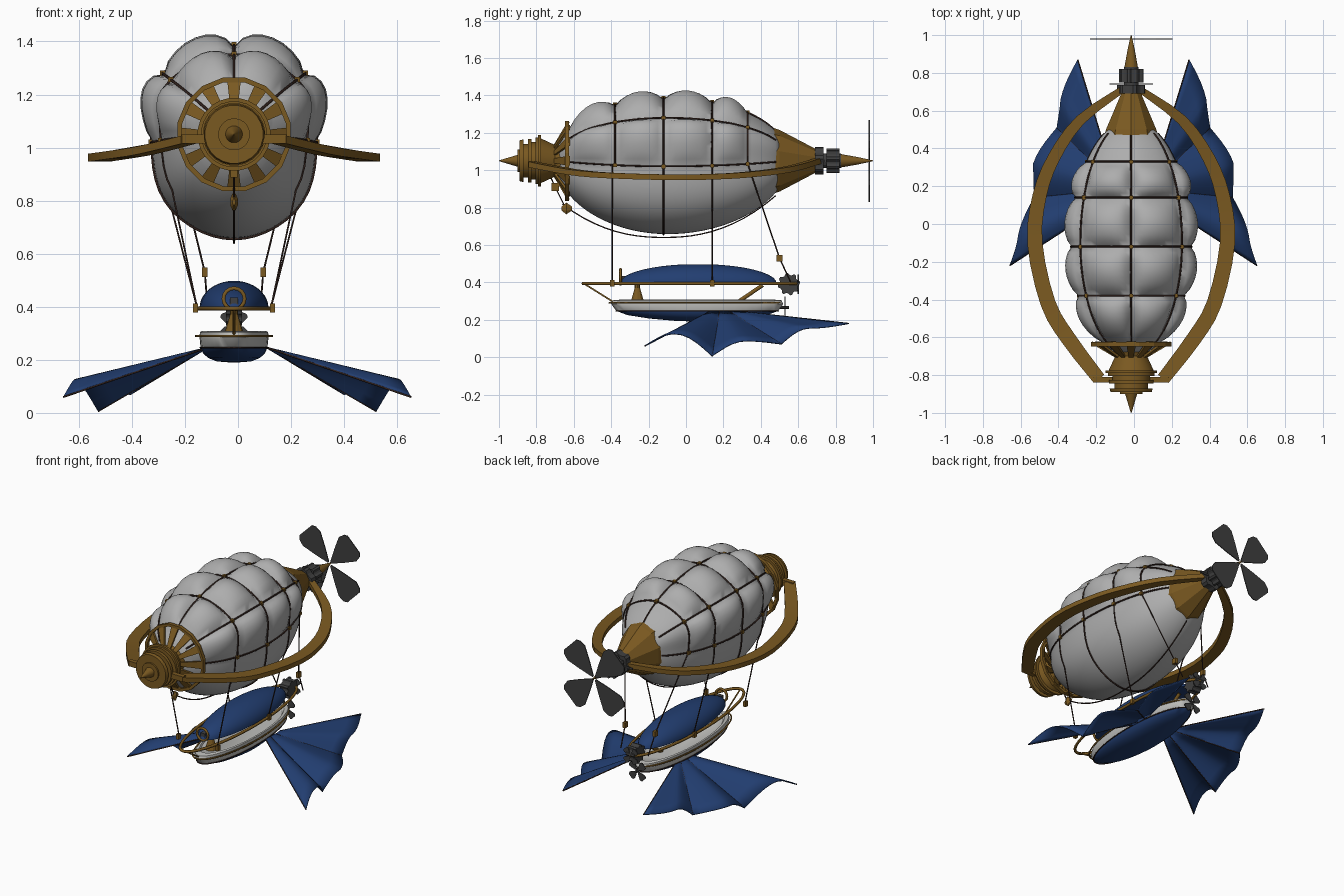
import bpy, bmesh
from math import sin, cos, pi, sqrt, radians
from mathutils import Vector, Matrix

old = bpy.data.objects.get("Cube")
if old:
    bpy.data.objects.remove(old, do_unlink=True)

CX = -0.015          # the whole craft sits slightly off centre
AXIS = 1.05          # height of the nose and tail axis


def material(name, col):
    m = bpy.data.materials.new(name)
    m.use_nodes = True
    m.diffuse_color = (*col, 1)
    m.node_tree.nodes["Principled BSDF"].inputs["Base Color"].default_value = (*col, 1)
    return m


CANVAS = material("grey canvas", (0.42, 0.42, 0.42))
PALE = material("pale paint", (0.52, 0.52, 0.5))
BLUE = material("deep blue", (0.016, 0.048, 0.165))
BRONZE = material("bronze", (0.195, 0.1, 0.015))
ROPE = material("dark rope", (0.032, 0.016, 0.012))
IRON = material("dark iron", (0.05, 0.05, 0.05))


def loft(rings, closed=True, caps=True):
    """Skin a list of equal length point rings."""
    n = len(rings[0])
    verts = [p for r in rings for p in r]
    faces = []
    for i in range(len(rings) - 1):
        for k in range(n if closed else n - 1):
            a, b = i * n + k, i * n + (k + 1) % n
            faces.append((a, b, b + n, a + n))
    if closed and caps:
        faces += [tuple(range(n)), tuple(range(len(verts) - n, len(verts)))]
    return verts, faces


def make(name, pieces, mats, angle=0, rule=None, thick=0, dx=CX):
    bm = bmesh.new()
    for verts, faces in pieces:
        bv = [bm.verts.new(v) for v in verts]
        for f in faces:
            bm.faces.new([bv[i] for i in f])
    bmesh.ops.remove_doubles(bm, verts=bm.verts, dist=1e-5)
    bmesh.ops.recalc_face_normals(bm, faces=bm.faces)
    if rule:
        for f in bm.faces:
            f.material_index = rule(f.calc_center_median())
    me = bpy.data.meshes.new(name)
    bm.to_mesh(me)
    bm.free()
    for m in mats:
        me.materials.append(m)
    ob = bpy.data.objects.new(name, me)
    ob.location.x = dx
    bpy.context.collection.objects.link(ob)
    if thick:
        s = ob.modifiers.new("thickness", 'SOLIDIFY')
        s.thickness, s.offset = thick, 0
    if angle:
        bpy.ops.object.select_all(action='DESELECT')
        ob.select_set(True)
        bpy.context.view_layer.objects.active = ob
        bpy.ops.object.shade_smooth_by_angle(angle=radians(angle))
    return ob


def lathe(prof, n=24, z=AXIS, sx=1, tooth=1.0):
    """Turn (y, radius) points about the y axis; tooth < 1 cuts gear teeth."""
    def ring(y, r):
        out = []
        for k in range(n):
            a, q = 2 * pi * (k + 0.5) / n, r * (tooth if (k // 2) % 2 else 1)
            out.append((sx * q * cos(a), y, z + q * sin(a)))
        return out
    return loft([ring(y, r) for y, r in prof])


def box(c, s):
    sq = ((-1, -1), (1, -1), (1, 1), (-1, 1))
    return loft([[(c[0] + u * s[0] / 2, c[1] + v * s[1] / 2, c[2] + w * s[2] / 2)
                  for u, v in sq] for w in (-1, 1)])


def tubes(name, paths, r, mat, closed=False, dx=CX):
    cu = bpy.data.curves.new(name, 'CURVE')
    cu.dimensions, cu.bevel_depth, cu.bevel_resolution = '3D', r, 1
    cu.use_fill_caps = True
    for path in paths:
        sp = cu.splines.new('POLY')
        sp.points.add(len(path) - 1)
        for p, q in zip(sp.points, path):
            p.co = (*q, 1)
        sp.use_cyclic_u = closed
    cu.materials.append(mat)
    ob = bpy.data.objects.new(name, cu)
    ob.location.x = dx
    bpy.context.collection.objects.link(ob)
    bpy.ops.object.select_all(action='DESELECT')
    ob.select_set(True)
    bpy.context.view_layer.objects.active = ob
    bpy.ops.object.convert(target='MESH')


def oval(sx, sy, cy, z, n=40):
    return [(sx * cos(2 * pi * k / n), cy + sy * sin(2 * pi * k / n), z) for k in range(n)]


def both(path):
    return [path, [(-x, y, z) for x, y, z in path]]


# Gas envelope: smooth belly, quilted upper half
BANDS = [-0.69, -0.63, -0.38, -0.12, 0.14, 0.33, 0.5]


def hull_point(y, a, puff=0.0, grow=1.0):
    d = (y + 0.1) / (0.6 if y < -0.1 else 0.65)
    f = 0.362 * sqrt(max(0, 1 - d * d)) * grow
    wide = 1 + (0.22 * sin(2 * a) ** 2 if sin(a) > 0 else 0.06 * sin(2 * a) ** 2)
    return (cos(a) * (0.85 * f * wide + 0.65 * puff), y, 1.02 + 0.03 * d * d + sin(a) * (f + puff))


rings = []
for i in range(len(BANDS) - 1):
    for j in range(8):
        t = j / 8
        ring = []
        for k in range(64):
            a = 2 * pi * k / 64
            quilted = 0 < i < 5 and 0 < k < 32
            puff = 0.07 * (abs(sin(4 * a)) * sin(pi * t)) ** 0.65 if quilted else 0
            ring.append(hull_point(BANDS[i] + t * (BANDS[i + 1] - BANDS[i]), a, puff))
        rings.append(ring)
rings.append([hull_point(0.5, 2 * pi * k / 64) for k in range(64)])
make("envelope", [loft(rings)], [CANVAS], 70)

# Rope net with bronze knots
net = [[hull_point(y, pi * k / 24, 0, 1.015) for k in range(25)] for y in BANDS[2:6]]
net.append([hull_point(-0.12, -pi * k / 24, 0, 1.01) for k in range(25)])
angles = [k * pi / 4 for k in range(5)]
net += [[hull_point(-0.66 + 1.14 * k / 30, a, 0, 1.015) for k in range(31)] for a in angles]
tubes("rope_net", net, 0.005, ROPE)
make("net_knots", [box(hull_point(y, a, 0, 1.015), (0.02,) * 3)
                   for y in BANDS[2:6] for a in angles], [BRONZE])

# Hanging ropes, rear weights and belly cable
hang = []
for y in (-0.395, 0.14):
    hang += both([hull_point(y, -pi * k / 20, 0, 1.02) for k in range(5)] + [(0.14, y, 0.4)])
hang += both([hull_point(0.33, 0, 0, 1.01), (0.11, 0.5, 0.53), (0.1, 0.56, 0.4)])
hang.append([(0, -0.66 + 1.14 * t / 20, 0.64 + 0.2 * abs((t - 9.5) / 10) ** 2.3) for t in range(21)])
hang.append([(0, -0.64, 0.79), (0, -0.7, 0.91), (0, -0.74, 1.0)])
tubes("hanging_ropes", hang, 0.0038, ROPE)
weight = lathe([(-0.665, 0.012), (-0.64, 0.034), (-0.61, 0.012)], 8, 0.795, 0.45)
make("rope_weights", [box((s * 0.11, 0.5, 0.53), (0.02, 0.03, 0.035)) for s in (-1, 1)]
     + [weight, box((0, -0.7, 0.91), (0.026, 0.04, 0.045))], [BRONZE])

# Nose: spike, stacked collars and flared cup
nose = [(-1, 0.002), (-0.9, 0.032), (-0.9, 0.06), (-0.89, 0.06), (-0.89, 0.11), (-0.87, 0.115),
        (-0.87, 0.09), (-0.845, 0.09), (-0.845, 0.118), (-0.825, 0.118), (-0.825, 0.1),
        (-0.805, 0.1), (-0.805, 0.125), (-0.79, 0.125), (-0.79, 0.138), (-0.775, 0.138),
        (-0.775, 0.12), (-0.7, 0.085), (-0.66, 0.1)]
make("nose", [lathe(nose, 24)], [BRONZE], 35)

# Spoked crown behind the nose
spokes = []
for k in range(12):
    a = 2 * pi * k / 12
    u, v = Vector((cos(a), 0, sin(a))), Vector((-sin(a), 0, cos(a)))
    rows = []
    for r, y, w in ((0.08, -0.71, 0.012), (0.207, -0.635, 0.026)):
        c = u * r + Vector((0, y, AXIS))
        rows.append([c - v * w, c + v * w, c + v * w + Vector((0, 0.014, 0)), c - v * w + Vector((0, 0.014, 0))])
    spokes.append(loft(rows))
rim = [(-0.648, 0.2), (-0.648, 0.218), (-0.625, 0.218), (-0.625, 0.2), (-0.648, 0.2)]
v, f = lathe(rim, 16)
make("crown", spokes + [(v, f[:-2])], [BRONZE])

# Side bumper hoops: x, y, z, width; smoothed between the given stations
hoop = [Vector(p) for p in ((0.17, -0.82, 1.03, 0.07), (0.33, -0.61, 0.99, 0.08), (0.44, -0.42, 0.972, 0.08),
                            (0.51, -0.1, 0.962, 0.08), (0.485, 0.15, 0.965, 0.074), (0.41, 0.35, 0.978, 0.066),
                            (0.27, 0.55, 1.005, 0.055), (0.05, 0.71, 1.05, 0.035))]
track = []
for i in range(len(hoop) - 1):
    p, q = hoop[i], hoop[i + 1]
    m, n = (q - hoop[max(0, i - 1)]) / 2, (hoop[min(i + 2, len(hoop) - 1)] - p) / 2
    for j in range(3):
        t = j / 3
        track.append(p.lerp(q, t * t * (3 - 2 * t)) + m * t * (1 - t) ** 2 - n * t * t * (1 - t))
track.append(hoop[-1])
arms = [box((s * 0.15, -0.825, 1.032), (0.1, 0.03, 0.034)) for s in (-1, 1)]
for s in (-1, 1):
    rows = []
    for i, (x, y, z, w) in enumerate(track):
        d = track[min(len(track) - 1, i + 1)] - track[max(0, i - 1)]
        n = Vector((d[1], -d[0], 0)).normalized() * w / 2
        rows.append([(s * (x + e * n.x), y + e * n.y, z + h) for e, h in
                     ((-1, -0.015), (1, -0.015), (1, 0.015), (-1, 0.015))])
    arms.append(loft(rows))
make("bumper_hoops", arms, [BRONZE], 25)

# Tail cone, engine gears, spindle
make("tail_cone", [lathe([(0.47, 0.175), (0.5, 0.165), (0.69, 0.065), (0.7, 0.05)], 10, AXIS, 0.85)], [BRONZE])
make("engine", [lathe([(0.69, 0.075), (0.735, 0.075)], 24, tooth=0.85),
                lathe([(0.73, 0.04), (0.83, 0.04)], 16),
                lathe([(0.75, 0.066), (0.82, 0.066)], 32, tooth=0.82),
                box((0, 0.742, AXIS), (0.23, 0.005, 0.012))], [IRON])
make("tail_spindle", [lathe([(0.82, 0.038), (0.92, 0.02), (1, 0.002)], 16)], [BRONZE], 35)


def propeller(name, y, z, size):
    half = ((0.05, 0.02), (0.4, 0.2), (0.75, 0.36), (0.92, 0.33), (1, 0.25))
    outline = list(half) + [(r, -w) for r, w in reversed(half)]
    blades = []
    for k in range(4):
        a = pi / 4 + k * pi / 2
        blades.append(([(size * (r * cos(a) - w * sin(a)), y, z + size * (r * sin(a) + w * cos(a)))
                        for r, w in outline], [tuple(range(len(outline)))]))
    make(name, blades, [IRON], thick=0.006)


propeller("tail_propeller", 0.98, AXIS, 0.248)
propeller("lower_propeller", 0.53, 0.265, 0.068)
propeller("upper_propeller", 0.6, 0.39, 0.058)
make("propeller_shaft", [lathe([(0.42, 0.008), (0.55, 0.008)], 8, 0.265)], [IRON])
gear = make("rear_gear", [lathe([(-0.03, 0.06), (0.03, 0.06)], 32, 0, 1, 0.82)], [IRON])
gear.data.transform(Matrix.Translation((0, 0.55, 0.39)) @ Matrix.Rotation(pi / 2, 4, 'Z'))

# Gondola hull: pale sides, blue keel bowl
rows = [oval(0.13 * s, 0.46 * s * s, 0.06, z) for s, z in
        ((0.92, 0.298), (0.94, 0.308), (0.99, 0.304), (1.0, 0.285), (0.97, 0.247),
         (0.9, 0.225), (0.75, 0.207), (0.5, 0.194), (0.1, 0.19))]
make("gondola_hull", [loft(rows)], [PALE, BLUE], 35, lambda c: 1 if c.z < 0.247 else 0)
tubes("hull_rail", [oval(0.143, 0.46, 0.05, 0.29)], 0.005, BRONZE, True)
tubes("keel_line", [oval(0.127, 0.435, 0.06, 0.246)], 0.0035, ROPE, True)

# Canopy with its long bronze frame
rows = [oval(0.13 * cos(t), 0.42 * cos(t), 0.065, 0.395 + 0.103 * sin(t))
        for t in [k * pi / 20 for k in range(10)]]
make("canopy", [loft(rows)], [BLUE], 50)
tubes("canopy_frame", [oval(0.142, 0.575, 0.025, 0.394)], 0.009, BRONZE, True)
make("frame_knobs", [box((s * 0.145, y, 0.395), (0.018, 0.024, 0.034))
                     for s in (-1, 1) for y in (-0.395, 0.14)], [BRONZE])

# Central mast, struts and front wheel
make("front_mast", [loft([oval(r, r, -0.26, z, 10) for r, z in ((0.036, 0.3), (0.015, 0.37), (0.015, 0.4))])], [BRONZE])
tubes("struts", [[(0, 0.27, 0.29), (0, 0.41, 0.385)]], 0.012, BRONZE)
tubes("bowsprit", [[(0, -0.54, 0.39), (0, -0.38, 0.29)]], 0.005, BRONZE)
tubes("front_wheel", [[(0.04 * cos(k * pi / 8), -0.35, 0.43 + 0.04 * sin(k * pi / 8)) for k in range(16)]],
      0.008, BRONZE, True)
make("wheel_bracket", [box((0, -0.335, 0.415), (0.03, 0.025, 0.04))], [IRON])

# Pleated fan wings: sharp rib tips alternate with rounded fold crests
tips = [Vector(p) for p in ((0.655, -0.22, 0.06), (0.61, -0.06, 0.125), (0.525, 0.14, 0.006), (0.53, 0.32, 0.087),
                            (0.405, 0.51, 0.07), (0.385, 0.66, 0.155), (0.295, 0.87, 0.18))]
edge = []
for i in range(6):
    for j in range(5):
        t = j / 5
        p = tips[i].lerp(tips[i + 1], t)
        ease = sin(pi * t / 2) if i % 2 == 0 else 1 - cos(pi * t / 2)
        q = tips[i].lerp(tips[i + 1], ease)
        edge.append(Vector(((p.x + q.x) / 2, p.y, q.z)))
edge.append(tips[-1])
roots = [Vector((0.115, 0.13 + 0.15 * k / 30, 0.245)) for k in range(31)]
for s, side in ((1, "left"), (-1, "right")):
    web = [[Vector((s * p.x, p.y, p.z)) for p in (r.lerp(e, m / 6) for m in range(7))]
           for r, e in zip(roots, edge)]
    make(side + "_wing", [loft(web, closed=False)], [BLUE], 45, thick=0.006, dx=-0.003)
    tubes(side + "_wing_ribs", [web[k] for k in (0, 10, 20, 30)], 0.0038, ROPE, dx=-0.003)
